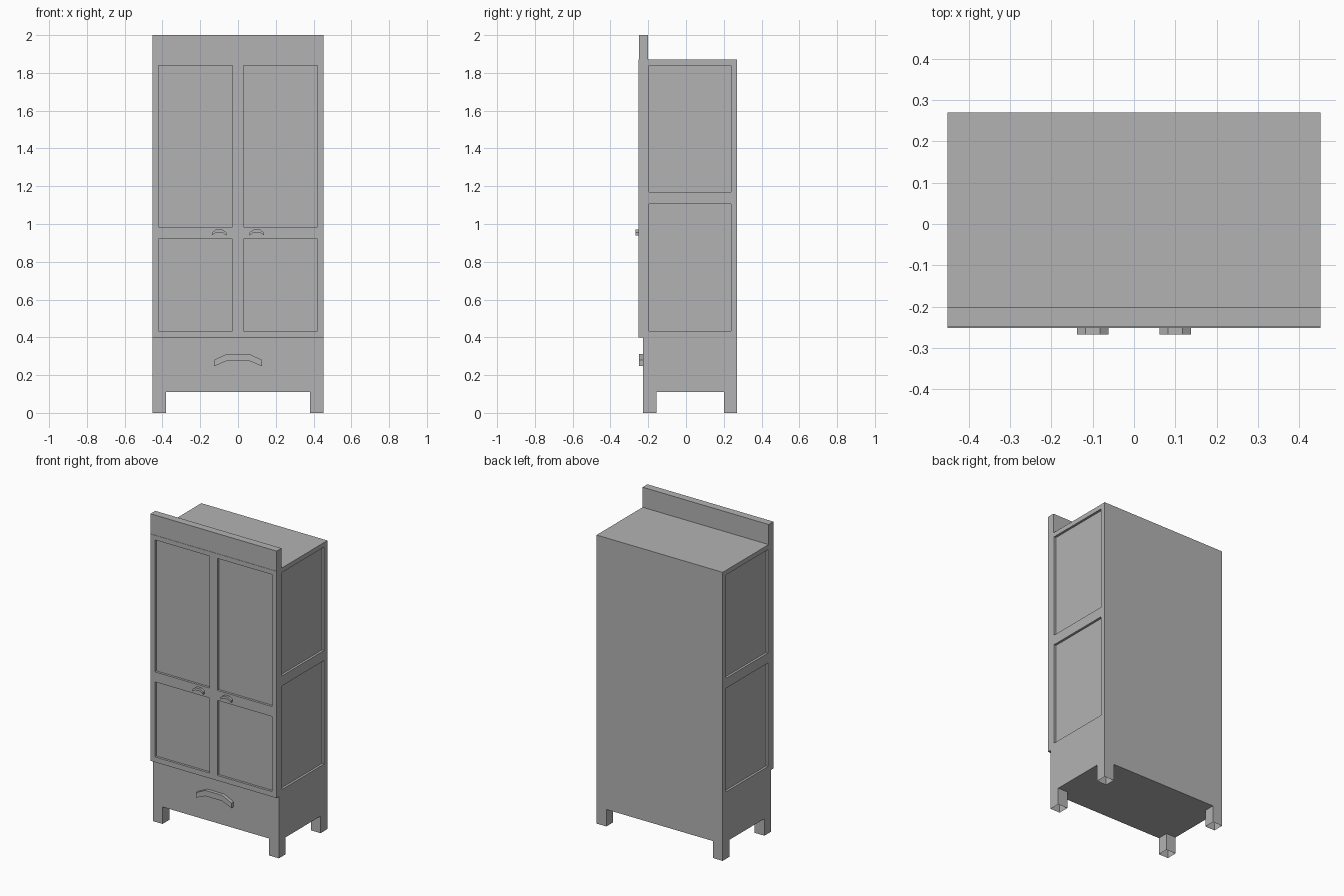
import bpy
import bmesh
from mathutils import Vector

cube = bpy.data.objects.get("Cube")
if cube:
    bpy.data.objects.remove(cube, do_unlink=True)

grey = bpy.data.materials.new("plain grey")
grey.use_nodes = True
GREY = (0.45, 0.45, 0.45, 1)
grey.diffuse_color = GREY
grey.node_tree.nodes["Principled BSDF"].inputs["Base Color"].default_value = GREY

HALF = 0.452
BACK, BODY_FRONT, DOOR_FRONT = 0.27, -0.227, -0.252
FLOOR, DOOR_BASE, TOP = 0.11, 0.4, 1.87
LEG = 0.07
RECESS = 0.015


def box_mesh(low, high):
    bm = bmesh.new()
    bmesh.ops.create_cube(bm, size=1)
    low, high = Vector(low), Vector(high)
    for v in bm.verts:
        v.co = [low[i] + (v.co[i] + 0.5) * (high[i] - low[i]) for i in range(3)]
    return bm


def finish(bm, name):
    bmesh.ops.recalc_face_normals(bm, faces=bm.faces)
    mesh = bpy.data.meshes.new(name)
    bm.to_mesh(mesh)
    bm.free()
    mesh.materials.append(grey)
    obj = bpy.data.objects.new(name, mesh)
    bpy.context.collection.objects.link(obj)
    return obj


def cut(bm, axis, values):
    """Slice the mesh across one axis at each value."""
    normal = Vector([i == axis for i in range(3)])
    for value in values:
        geom = bm.verts[:] + bm.edges[:] + bm.faces[:]
        bmesh.ops.bisect_plane(bm, geom=geom, plane_co=normal * value, plane_no=normal)


def recess(bm, normal, across, spans, heights):
    """Sink rectangular panels into the faces that look along normal."""
    normal = Vector(normal)
    for f in bm.faces[:]:
        c = f.calc_center_median()
        if (f.normal.dot(normal) > 0.9
                and any(a < c[across] < b for a, b in spans)
                and any(a < c.z < b for a, b in heights)):
            sunk = bmesh.ops.extrude_face_region(bm, geom=[f])["geom"]
            verts = [g for g in sunk if isinstance(g, bmesh.types.BMVert)]
            bmesh.ops.translate(bm, verts=verts, vec=-normal * RECESS)
            bmesh.ops.delete(bm, geom=[f], context='FACES_ONLY')


def flat(spans):
    return [value for span in spans for value in span]


# Carcass with two sunk panels on each side
depth_span = [(-0.196, 0.237)]
side_heights = [(0.434, 1.105), (1.17, 1.84)]
bm = box_mesh((-HALF, BODY_FRONT, FLOOR), (HALF, BACK, TOP))
cut(bm, 1, flat(depth_span))
cut(bm, 2, flat(side_heights))
bm.normal_update()
for side in (-1, 1):
    recess(bm, (side, 0, 0), 1, depth_span, side_heights)
finish(bm, "carcass")

# Door front with four sunk panels
door_spans = [(-0.42, -0.028), (0.028, 0.42)]
door_heights = [(0.434, 0.92), (0.985, 1.84)]
bm = box_mesh((-HALF, DOOR_FRONT, DOOR_BASE), (HALF, BODY_FRONT, TOP))
cut(bm, 0, flat(door_spans))
cut(bm, 2, flat(door_heights))
bm.normal_update()
recess(bm, (0, -1, 0), 0, door_spans, door_heights)
finish(bm, "doors")

# Raised board along the top front
finish(box_mesh((-HALF, -0.25, TOP), (HALF, -0.201, 2)), "top_board")

# Four hollow legs, open underneath
for side, x in (("right", -HALF), ("left", HALF - LEG)):
    for end, y in (("front", BODY_FRONT), ("back", BACK - LEG)):
        bm = box_mesh((x, y, 0), (x + LEG, y + LEG, FLOOR))
        bm.normal_update()
        under = [f for f in bm.faces if f.normal.z < -0.9]
        bmesh.ops.delete(bm, geom=under, context='FACES_ONLY')
        finish(bm, end + "_leg_" + side)


def handle(name, x, z, half, end, rise, thick, y_back, y_front):
    """Arched pull: a bent band pushed out from the front."""
    bend = half * 0.47
    profile = [(-half, end), (-bend, rise), (bend, rise), (half, end),
               (half, 0), (bend, rise - thick), (-bend, rise - thick), (-half, 0)]
    bm = bmesh.new()
    face = bm.faces.new([bm.verts.new((x + px, y_back, z + pz)) for px, pz in profile])
    out = bmesh.ops.extrude_face_region(bm, geom=[face])["geom"]
    verts = [g for g in out if isinstance(g, bmesh.types.BMVert)]
    bmesh.ops.translate(bm, verts=verts, vec=(0, y_front - y_back, 0))
    finish(bm, name)


# Pulls on the drawer and doors
handle("drawer_handle", 0, 0.247, 0.127, 0.033, 0.065, 0.037, BODY_FRONT, -0.249)
for side, x in (("right", -0.1), ("left", 0.1)):
    handle("door_handle_" + side, x, 0.94, 0.038, 0.015, 0.03, 0.016, DOOR_FRONT, -0.268)
